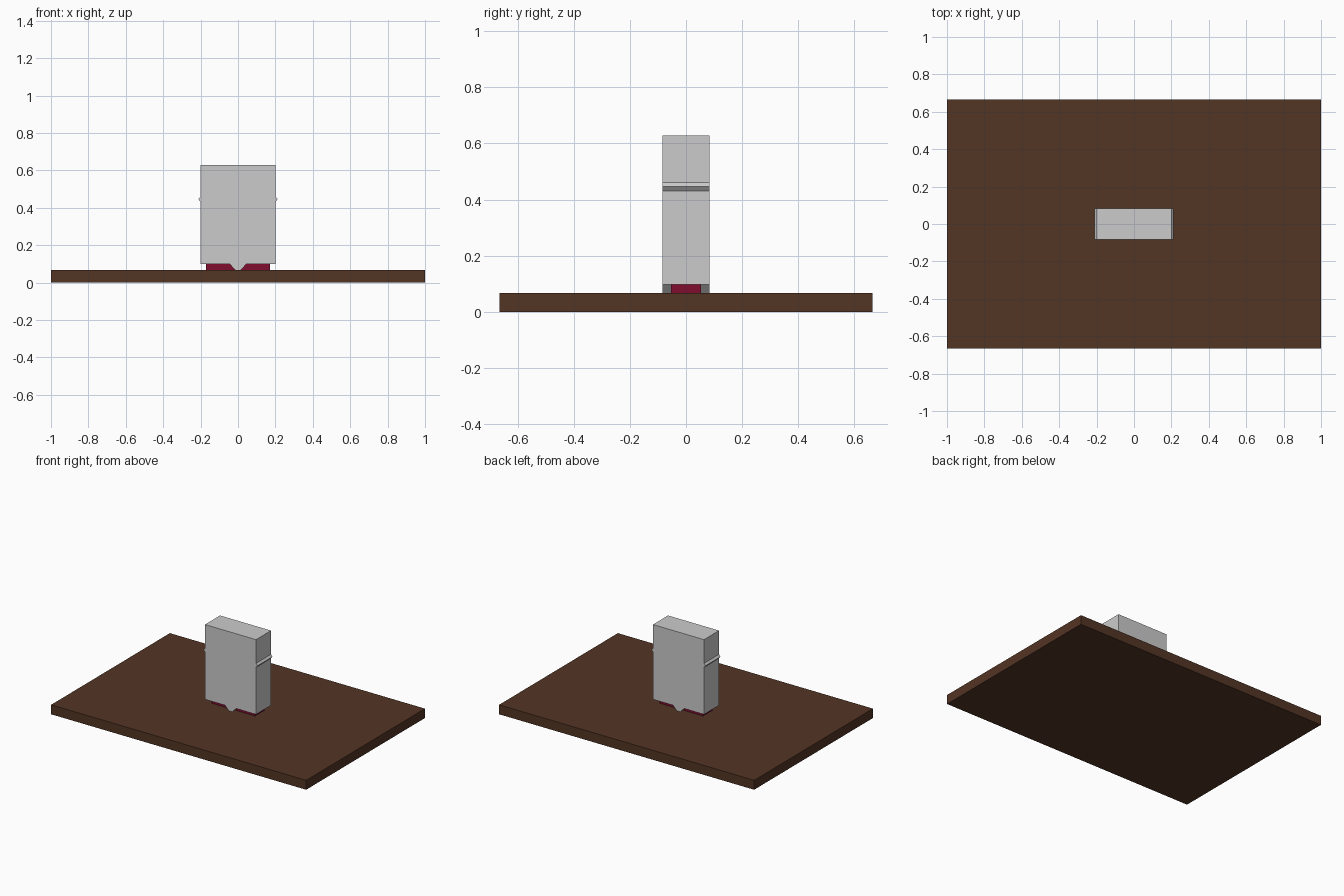
import bpy

if "Cube" in bpy.data.objects:
    bpy.data.objects.remove(bpy.data.objects["Cube"])


def material(name, rgb):
    m = bpy.data.materials.new(name)
    m.diffuse_color = (*rgb, 1)
    m.use_nodes = True
    m.node_tree.nodes["Principled BSDF"].inputs["Base Color"].default_value = m.diffuse_color
    return m


GREY = material("light grey", (0.60, 0.60, 0.60))
BROWN = material("dark brown", (0.086, 0.035, 0.018))
RED = material("crimson", (0.21, 0.004, 0.03))


def prism(name, profile, half_depth, mat):
    """Extrude an (x, z) profile, counter-clockwise from the front, along y."""
    n = len(profile)
    verts = [(x, y, z) for y in (-half_depth, half_depth) for x, z in profile]
    faces = [tuple(range(n)), tuple(reversed(range(n, 2 * n)))]
    faces += [(i, i + n, (i + 1) % n + n, (i + 1) % n) for i in range(n)]
    mesh = bpy.data.meshes.new(name)
    mesh.from_pydata(verts, [], faces)
    mesh.materials.append(mat)
    mesh.update()
    obj = bpy.data.objects.new(name, mesh)
    bpy.context.collection.objects.link(obj)
    return obj


def rect(hw, z0, z1):
    return [(-hw, z0), (hw, z0), (hw, z1), (-hw, z1)]


# Wide flat board
prism("board", rect(1.0, 0.0, 0.067), 0.665, BROWN)

# Crimson foot block under the body
prism("foot_block", rect(0.17, 0.067, 0.098), 0.053, RED)

# Upright body: slab with a tapered central key below and a pointed ridge on each side
right = [(0.014, 0.067), (0.044, 0.098), (0.2, 0.098), (0.2, 0.431),
         (0.212, 0.446), (0.2, 0.460), (0.2, 0.628)]
left = [(-x, z) for x, z in reversed(right)]
prism("body", right + left, 0.084, GREY)
